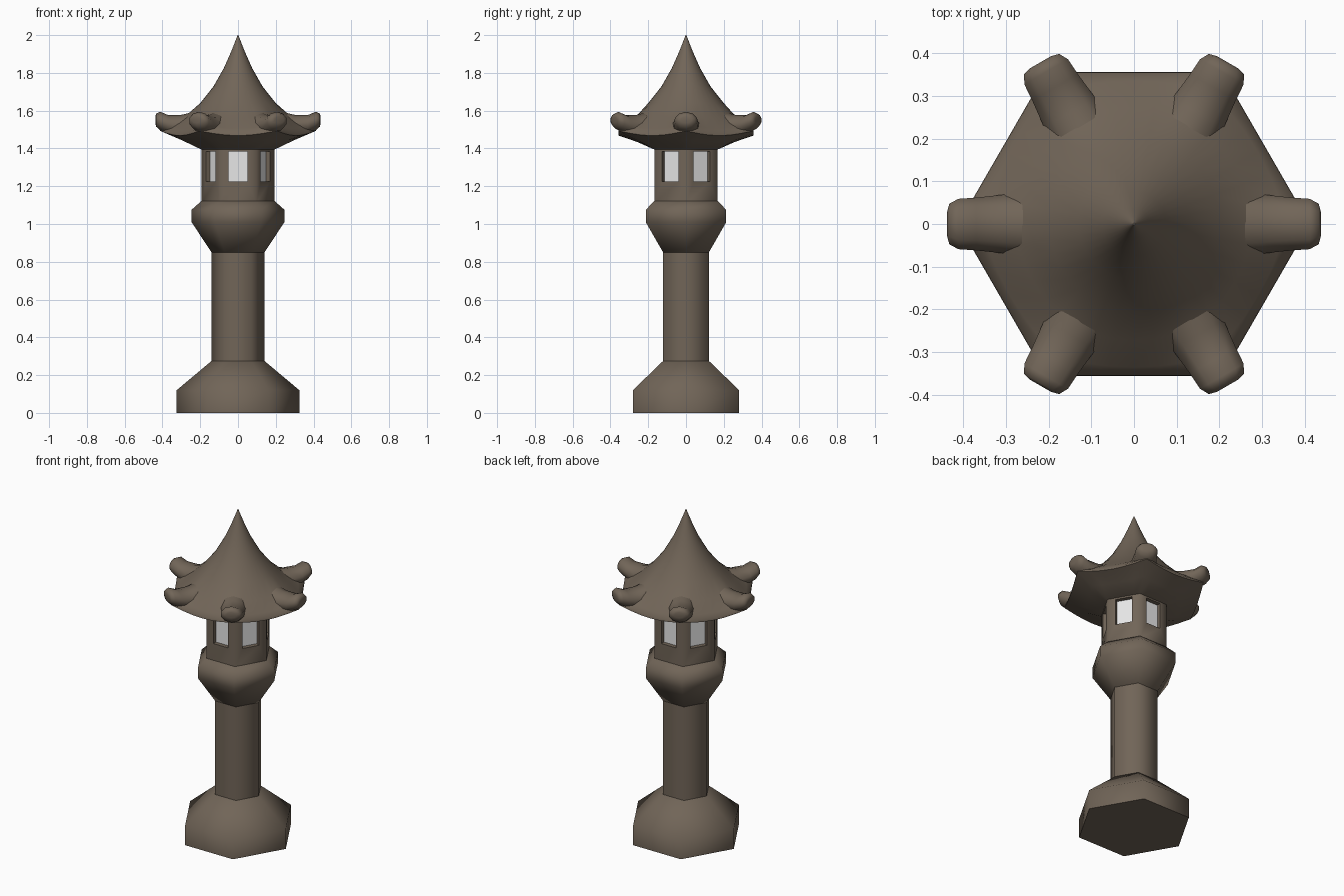
import bpy, bmesh, math
from mathutils import Vector

if "Cube" in bpy.data.objects:
    bpy.data.objects.remove(bpy.data.objects["Cube"])


def material(name, rgb):
    m = bpy.data.materials.new(name)
    m.diffuse_color = (*rgb, 1)
    m.use_nodes = True
    m.node_tree.nodes["Principled BSDF"].inputs["Base Color"].default_value = m.diffuse_color
    return m


STONE = material("brown stone", (0.165, 0.130, 0.097))
PANE = material("pale paper", (0.80, 0.80, 0.80))


def finish(name, bm, mat, angle=65):
    bmesh.ops.remove_doubles(bm, verts=bm.verts, dist=1e-5)
    bmesh.ops.recalc_face_normals(bm, faces=bm.faces)
    me = bpy.data.meshes.new(name)
    bm.to_mesh(me)
    bm.free()
    me.materials.append(mat)
    ob = bpy.data.objects.new(name, me)
    bpy.context.collection.objects.link(ob)
    bpy.ops.object.select_all(action='DESELECT')
    ob.select_set(True)
    bpy.context.view_layer.objects.active = ob
    bpy.ops.object.shade_smooth_by_angle(angle=math.radians(angle))
    return ob


def loft(bm, rings, caps=(True, True)):
    """Bridge equal rings of points, with optional end caps."""
    vs = [[bm.verts.new(p) for p in ring] for ring in rings]
    n = len(vs[0])
    for a, b in zip(vs, vs[1:]):
        for i in range(n):
            j = (i + 1) % n
            bm.faces.new((a[i], a[j], b[j], b[i]))
    if caps[0]:
        bm.faces.new(vs[0][::-1])
    if caps[1]:
        bm.faces.new(vs[-1])


def hexagon(r, z):
    return [(r * math.cos(i * math.pi / 3), r * math.sin(i * math.pi / 3), z) for i in range(6)]


def hex_part(name, profile, mat=STONE, angle=65):
    bm = bmesh.new()
    loft(bm, [hexagon(r, z) for r, z in profile])
    return finish(name, bm, mat, angle)


# Pedestal, column and bowl
hex_part("base", [(0.325, 0), (0.325, 0.12), (0.14, 0.275)])
hex_part("column", [(0.14, 0.27), (0.14, 0.855)])
hex_part("bowl", [(0.14, 0.85), (0.246, 1.01), (0.246, 1.075), (0.19, 1.125)])

# Lamp housing: six walls, each with a framed window opening
bm = bmesh.new()
Z0, Z1, W0, W1, HALF, DEPTH = 1.11, 1.41, 1.225, 1.385, 0.05, 0.025
R = 0.193
AP = R * math.cos(math.pi / 6)
for k in range(6):
    a = math.pi / 6 + k * math.pi / 3
    out = Vector((math.cos(a), math.sin(a), 0))
    side = Vector((-math.sin(a), math.cos(a), 0))

    def rect(h, lo, hi, d):
        return [out * d + side * s * h + Vector((0, 0, z))
                for s, z in ((-1, lo), (1, lo), (1, hi), (-1, hi))]
    loft(bm, [rect(R / 2, Z0, Z1, AP), rect(HALF, W0, W1, AP),
              rect(HALF, W0, W1, AP - DEPTH)], (False, False))
finish("lamp_housing", bm, STONE)
rp = (AP - DEPTH) / math.cos(math.pi / 6)
hex_part("window_panes", [(rp, 1.2), (rp, 1.4)], PANE, 30)

# Roof: round spire spreading to a hexagonal eave with lifted corners
N = 36


def roof_ring(r, z, blend, lift=0.0):
    pts = []
    for i in range(N):
        a = i * 2 * math.pi / N
        off = (a % (math.pi / 3)) - math.pi / 6
        hx = math.cos(math.pi / 6) / math.cos(off)
        f = 1 + (hx - 1) * blend
        corner = (abs(off) / (math.pi / 6)) ** 2
        pts.append((r * f * math.cos(a), r * f * math.sin(a), z + lift * corner))
    return pts


bm = bmesh.new()
loft(bm, [roof_ring(*p) for p in (
    (0.195, 1.395, 1), (0.30, 1.435, 1, 0.01), (0.412, 1.468, 1, 0.025),
    (0.410, 1.48, 1, 0.025), (0.36, 1.505, 0.5, 0.025), (0.28, 1.56, 0.2, 0.01),
    (0.20, 1.64, 0), (0.13, 1.728, 0), (0.075, 1.825, 0), (0.035, 1.915, 0),
    (0.002, 2.0, 0))])
finish("roof", bm, STONE, 60)

# Blunt upturned horns on the six roof corners
# stations: distance, underside, top, half width
STATIONS = [(0.16, 1.47, 1.60, 0.075), (0.24, 1.45, 1.592, 0.08), (0.30, 1.453, 1.578, 0.073),
            (0.37, 1.478, 1.577, 0.065), (0.412, 1.496, 1.594, 0.062),
            (0.433, 1.515, 1.584, 0.05), (0.438, 1.535, 1.568, 0.03)]
for k in range(6):
    a = k * math.pi / 3
    out = Vector((math.cos(a), math.sin(a), 0))
    side = Vector((-math.sin(a), math.cos(a), 0))
    rings = []
    for d, lo, hi, w in STATIONS:
        ring = []
        for i in range(10):
            t = i * math.pi / 5 + math.pi / 2
            z = (lo + hi) / 2 + (hi - lo) / 2 * math.sin(t)
            ring.append(out * d + side * w * math.cos(t) + Vector((0, 0, z)))
        rings.append(ring)
    bm = bmesh.new()
    loft(bm, rings)
    finish(f"roof_horn_{k + 1}", bm, STONE, 60)
